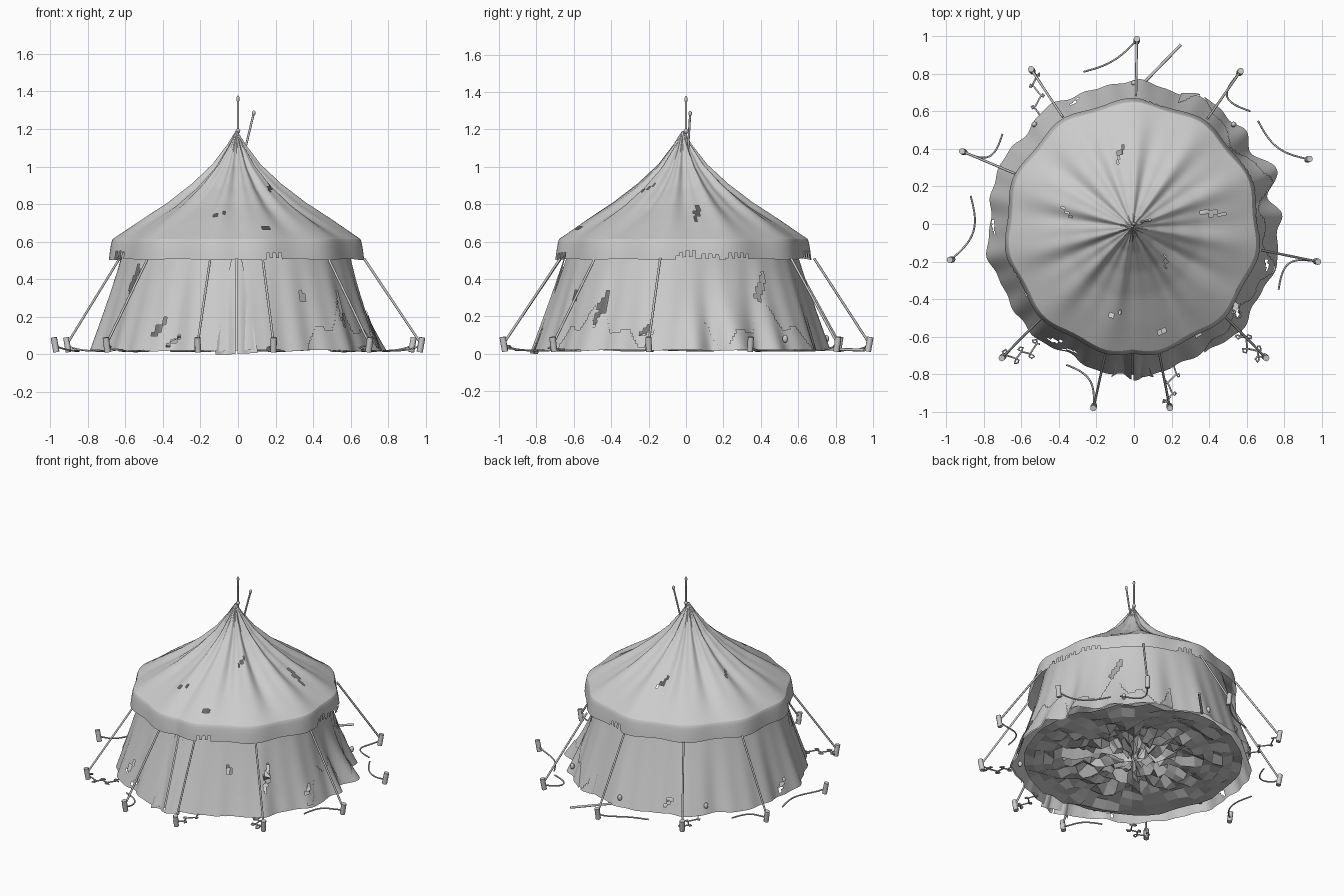
import bpy, bmesh, random
from math import sin, cos, pi, radians, exp, hypot, atan2
from mathutils import Vector

random.seed(4)
old = bpy.data.objects.get("Cube")
if old:
    bpy.data.objects.remove(old)

canvas = bpy.data.materials.new("weathered_grey")
canvas.use_nodes = True
GREY = (0.6, 0.6, 0.6, 1)
canvas.diffuse_color = GREY
canvas.node_tree.nodes["Principled BSDF"].inputs["Base Color"].default_value = GREY


def finish(name, bm, smooth=True):
    mesh = bpy.data.meshes.new(name)
    bm.to_mesh(mesh)
    bm.free()
    mesh.materials.append(canvas)
    obj = bpy.data.objects.new(name, mesh)
    bpy.context.collection.objects.link(obj)
    if smooth:
        mesh.polygons.foreach_set("use_smooth", [True] * len(mesh.polygons))
    return obj


def shell(name, shape, rows, segs, span=(0, 360), skip=None, smooth=True):
    """Sweep shape(angle from the front, 0..1 down) -> (radius, height)."""
    bm = bmesh.new()
    a, b = span
    closed = b - a == 360
    cols = segs if closed else segs + 1
    grid = []
    for j in range(rows + 1):
        ring = []
        for i in range(cols):
            phi = a + (b - a) * i / segs
            r, z = shape(phi, j / rows)
            t = radians(phi - 90)
            ring.append(bm.verts.new((r * cos(t) - 0.008, r * sin(t) - 0.018, z)))
        grid.append(ring)
    for j in range(rows):
        for i in range(segs):
            k = (i + 1) % cols
            phi = a + (b - a) * (i + 0.5) / segs
            height = (grid[j][i].co.z + grid[j + 1][k].co.z) / 2
            if skip and skip(phi, height):
                continue
            bm.faces.new((grid[j][i], grid[j + 1][i], grid[j + 1][k], grid[j][k]))
    return finish(name, bm, smooth)


def around(phi, centre):
    return (phi - centre + 180) % 360 - 180


def scallop(phi):
    """1 at each of the eleven guy rope corners, -1 between them."""
    return cos(2 * pi * (phi % 360 - 11) / 33.8)


def torn(tears):
    """Skip rule for slanted rips: angle, height, half height, slant."""
    def rule(phi, z):
        for centre, height, half, slant in tears:
            dz = (z - height) / half
            d = around(phi, centre) - slant * dz + 0.6 * sin(9 * dz)
            if abs(dz) < 1 and abs(d) < 1.6 * (1 - abs(dz)) + 0.4:
                return True
        return False
    return rule


def along(points, v):
    """Piecewise profile lookup by fraction."""
    f = v * (len(points) - 1)
    i = min(int(f), len(points) - 2)
    p, q = Vector(points[i]), Vector(points[i + 1])
    return p.lerp(q, f - i)


# Roof: concave cone with pleats fading towards the eave
ROOF = [(0.004, 1.19), (0.05, 1.11), (0.13, 1.0), (0.24, 0.895),
        (0.37, 0.797), (0.51, 0.71), (0.655, 0.615)]


def roof_shape(phi, v):
    r, z = along(ROOF, v)
    r *= 1 + 0.018 * scallop(phi) * v
    z += 0.012 * sin(pi * v) * (scallop(phi) + 0.5 * sin(radians(phi * 23)))
    z -= 0.02 * sin(pi * v) * exp(-(around(phi, 60) / 16) ** 2)
    return r, z


shell("roof", roof_shape, 36, 240, skip=torn([
    (260, 0.81, 0.015, 8), (100, 0.75, 0.05, 3), (45, 0.89, 0.02, 6),
    (350, 0.75, 0.016, 5), (16, 0.67, 0.015, 3), (190, 0.78, 0.03, 4)]))


# Valance hanging from the eave, its hem ragged in places
def valance_shape(phi, v):
    r, z = roof_shape(phi, 1)
    return r + 0.022 * v ** 0.6, z - (0.11 + 0.004 * scallop(phi)) * v


def ragged(phi, z):
    for centre, width, depth in ((17, 4, 0.04), (92, 5, 0.05), (103, 4, 0.035),
                                 (115, 6, 0.04), (170, 5, 0.05), (292, 4, 0.05)):
        d = abs(around(phi, centre))
        if d < width and z < 0.503 + depth * (0.6 + 0.4 * cos(d * 2)):
            return True
    return False


shell("valance", valance_shape, 12, 240, skip=ragged)


# Flared wall with folds growing towards the ground
def wall_shape(phi, v):
    r = 0.59 + 0.18 * v ** 1.1 + 0.012 * v * scallop(phi)
    r += 0.007 * v * sin(radians(phi * 17)) + 0.005 * v * sin(radians(phi * 31))
    sag = exp(-(around(phi, 108) / 26) ** 2)
    r += sag * (0.035 * v ** 3 * sin(radians(phi * 20)) - 0.035 * sin(pi * v))
    r += 0.02 * v * exp(-(around(phi, 0) / 9) ** 2)
    z = 0.62 - 0.6 * v + 0.004 * v * sin(radians(phi * 13))
    return r, z


wall_tears = torn([
    (326, 0.14, 0.06, 3), (333, 0.07, 0.03, 3), (31, 0.3, 0.035, 0),
    (303, 0.4, 0.08, 2), (52, 0.25, 0.1, 2), (75, 0.12, 0.03, 2),
    (130, 0.35, 0.08, 3), (205, 0.1, 0.03, 2), (270, 0.08, 0.04, 3)])
shell("wall", wall_shape, 30, 240, skip=wall_tears)


# Torn outer layer with a jagged upper edge
def skirt_shape(phi, v):
    r, z = wall_shape(phi, 0.4 + 0.6 * v)
    return r + 0.004 + 0.006 * v, z


def above_jag(phi, z):
    edge = 0.15 + 0.08 * sin(radians(phi * 9)) + 0.05 * sin(radians(phi * 23))
    return z > edge or wall_tears(phi, z)


shell("skirt", skirt_shape, 20, 130, (30, 160), above_jag)


# Door curtains: two overlapping drapes that part towards the ground
def drape(side):
    def shape(phi, v):
        r, z = wall_shape(phi, v)
        return r + 0.012 + 0.016 * v * cos(radians(phi * 36)), z - 0.018 * v

    def outside(phi, z):
        x, v = phi * side, (0.62 - z) / 0.6
        return x < 0.4 or x > 1.5 + 6.5 * v
    return shape, outside


for label, side in (("right", -1), ("left", 1)):
    shape, outside = drape(side)
    span = (0, 10) if side > 0 else (-10, 0)
    shell(label + "_door_drape", shape, 24, 30, span, outside)


# Crumpled cloth heaped over the floor
def crumple(phi, v):
    return 0.02 + 0.69 * v + random.uniform(-0.03, 0.03) * (1 - v), \
        random.uniform(0.025, 0.14 - 0.08 * v)


floor = shell("floor_cloth", crumple, 11, 46, smooth=False)


def rod(name, path, radius, sides=2):
    """Round tube along a path of points."""
    curve = bpy.data.curves.new(name, "CURVE")
    curve.dimensions = "3D"
    curve.bevel_depth = radius
    curve.bevel_resolution = sides
    curve.use_fill_caps = True
    spline = curve.splines.new("POLY")
    spline.points.add(len(path) - 1)
    for point, co in zip(spline.points, path):
        point.co = (*co, 1)
    curve.materials.append(canvas)
    obj = bpy.data.objects.new(name, curve)
    bpy.context.collection.objects.link(obj)
    return obj


def ball(name, place, radius, stretch=1):
    bm = bmesh.new()
    bmesh.ops.create_uvsphere(bm, u_segments=10, v_segments=6, radius=radius)
    obj = finish(name, bm)
    obj.location = place
    obj.scale.z = stretch


# Peak pole with finial, leaning broken pole and a fallen pole
rod("peak_pole", [(0, 0, 1.1), (0, 0, 1.36)], 0.006)
ball("peak_collar", (0, 0, 1.19), 0.013)
ball("peak_finial", (0, 0, 1.36), 0.009, 2)
rod("leaning_pole", [(0.035, 0.01, 1.08), (0.083, 0.022, 1.28)], 0.006)
ball("leaning_finial", (0.084, 0.022, 1.285), 0.01, 1.4)
rod("fallen_pole", [(0.06, 0.76, 0.025), (0.25, 0.955, 0.02)], 0.008)

# Pegs, guy ropes and loose rope ends: peg, loose end, bow, wiggle, taut
GUYS = [
    ((0.015, 0.98), (-0.27, 0.81), 0.03, 0, True),
    ((0.565, 0.81), (0.62, 0.6), -0.1, 0, True),
    ((0.93, 0.345), (0.66, 0.55), 0.05, 0, False),
    ((0.975, -0.2), (0.77, -0.35), -0.08, 0, True),
    ((0.7, -0.71), (0.57, -0.56), 0.03, 0.04, True),
    ((0.19, -0.975), (0.24, -0.73), 0.02, 0.035, True),
    ((-0.215, -0.975), (-0.36, -0.75), -0.06, 0, True),
    ((-0.7, -0.71), (-0.5, -0.64), -0.02, 0.04, True),
    ((-0.975, -0.19), (-0.87, 0.15), -0.07, 0, False),
    ((-0.91, 0.385), (-0.7, 0.48), -0.08, 0, True),
    ((-0.545, 0.82), (-0.52, 0.54), 0.02, 0.035, True)]
for n, (peg, end, bow, wiggle, taut) in enumerate(GUYS):
    base = Vector((*peg, 0))
    out = base.normalized()
    rod(f"peg_{n}", [base - out * 0.008 + Vector((0, 0, 0.012)),
                     base + out * 0.006 + Vector((0, 0, 0.09))], 0.017)
    if taut:
        rod(f"guy_rope_{n}", [out * 0.685 + Vector((0, 0, 0.51)),
                              base + Vector((0, 0, 0.055))], 0.0065)
    run = Vector((*end, 0)) - base
    side = Vector((-run.y, run.x, 0)).normalized()
    path = []
    for i in range(25):
        t = i / 24
        offset = bow * sin(pi * t) + wiggle * sin(5 * pi * t)
        sway = 0.6 * wiggle * sin(10 * pi * t)
        path.append(base + run * t + side * offset + run.normalized() * sway
                    + Vector((0, 0, 0.018 + 0.03 * (1 - t) ** 6)))
    rod(f"loose_rope_{n}", path, 0.005, 1)

# Small stakes holding the wall hem
for n, phi in enumerate((40, 135, 180, 225, 285, 340)):
    t = radians(phi - 90)
    ball(f"hem_stake_{n}", (0.75 * cos(t), 0.75 * sin(t), 0.08), 0.015, 1.4)
